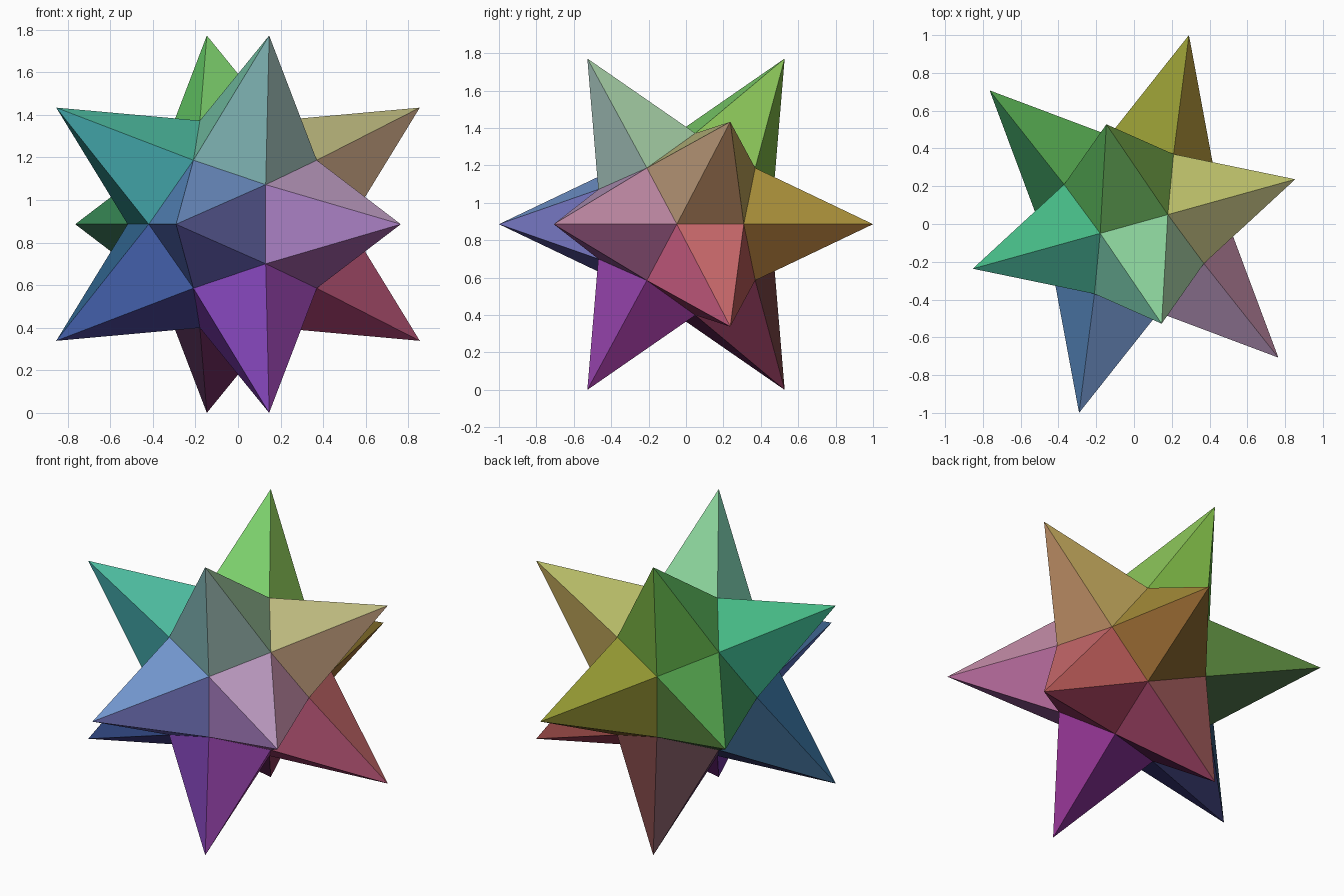
import bpy, bmesh, math
from mathutils import Vector, Matrix

if "Cube" in bpy.data.objects:
    bpy.data.objects.remove(bpy.data.objects["Cube"])

R = 1.0415                      # centre to spike tip
INNER = 0.5 * R                 # centre to valley corner
PHI = (1 + math.sqrt(5)) / 2
turn = Matrix.Rotation(math.radians(15.5), 3, 'Z')

# Spike tips: the 12 corners of an icosahedron
tips = []
for s in (-1, 1):
    for t in (-PHI, PHI):
        for p in ((0, s, t), (s, t, 0), (t, 0, s)):
            tips.append(turn @ Vector(p).normalized() * R)
lift = Vector((0, 0, max(p.z for p in tips)))

# Icosahedron cage, used only for its connectivity
cage = bmesh.new()
for p in tips:
    cage.verts.new(p)
bmesh.ops.convex_hull(cage, input=cage.verts[:])
cage.verts.index_update()
cage.faces.index_update()

# Twelve five-sided spikes: each cage edge gives a flank on both its tips
bm = bmesh.new()
tip_v = {v.index: bm.verts.new(v.co) for v in cage.verts}
valley_v = {f.index: bm.verts.new(f.calc_center_median().normalized() * INNER)
            for f in cage.faces}
for e in cage.edges:
    a, b = (valley_v[f.index] for f in e.link_faces)
    for v in e.verts:
        bm.faces.new((tip_v[v.index], a, b))
cage.free()
bmesh.ops.recalc_face_normals(bm, faces=bm.faces[:])

mesh = bpy.data.meshes.new("spiked_star")
# Colour follows position: red along x, green upward, blue toward the front
for i, f in enumerate(bm.faces):
    if f.normal.dot(f.calc_center_median()) < 0:
        f.normal_flip()
    c = f.calc_center_median() / R
    rgb = [(0.5 + 0.5 * k) ** 2.2 for k in (c.x, c.z, -c.y)]
    mat = bpy.data.materials.new(f"flank_colour_{i}")
    mat.diffuse_color = (*rgb, 1)
    mat.use_nodes = True
    mat.node_tree.nodes["Principled BSDF"].inputs["Base Color"].default_value = mat.diffuse_color
    mesh.materials.append(mat)
    f.material_index = i
    f.smooth = False

bmesh.ops.translate(bm, verts=bm.verts[:], vec=lift)
bm.to_mesh(mesh)
bm.free()
star = bpy.data.objects.new("spiked_star", mesh)
bpy.context.collection.objects.link(star)
